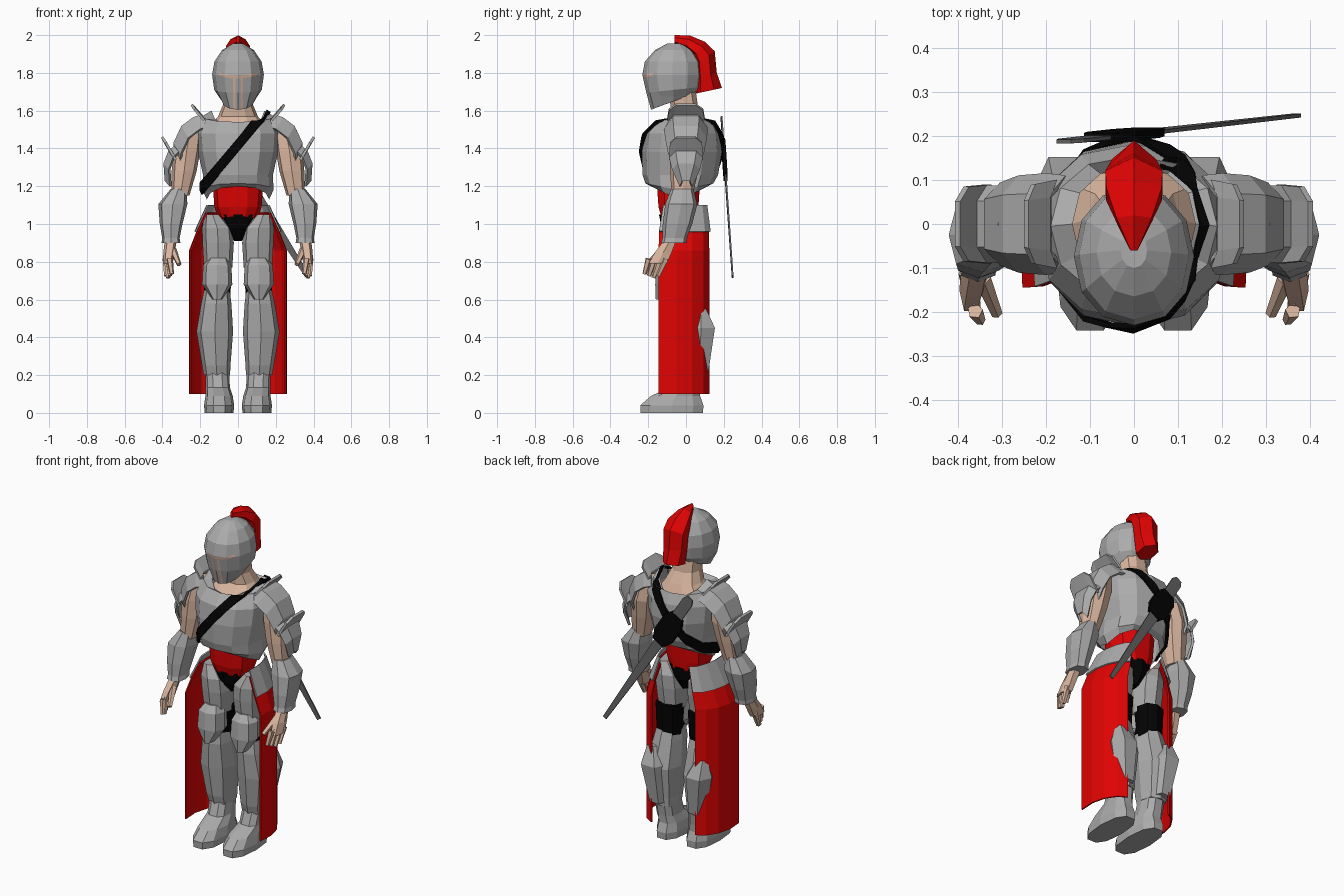
import bpy, bmesh, math
from mathutils import Vector

if "Cube" in bpy.data.objects:
    bpy.data.objects.remove(bpy.data.objects["Cube"])


def material(name, rgb):
    m = bpy.data.materials.new(name)
    m.diffuse_color = (*rgb, 1)
    m.use_nodes = True
    m.node_tree.nodes["Principled BSDF"].inputs["Base Color"].default_value = m.diffuse_color
    return m


STEEL = material("steel_grey", (0.41, 0.41, 0.41))
DARK = material("dark_steel", (0.13, 0.13, 0.13))
RED = material("red_cloth", (0.75, 0.001, 0.001))
SKIN = material("skin", (0.7, 0.47, 0.35))
BLACK = material("black_leather", (0.001, 0.001, 0.001))


def finish(name, bm, mat, mirror=False, thick=0):
    """Turn a bmesh into an object with optional thickness and mirroring."""
    bmesh.ops.recalc_face_normals(bm, faces=bm.faces[:])
    me = bpy.data.meshes.new(name)
    bm.to_mesh(me)
    bm.free()
    me.materials.append(mat)
    ob = bpy.data.objects.new(name, me)
    bpy.context.collection.objects.link(ob)
    if thick:
        s = ob.modifiers.new("thickness", 'SOLIDIFY')
        s.thickness, s.offset = thick, 0
    if mirror:
        ob.modifiers.new("mirror", 'MIRROR').use_mirror_merge = False
    return ob


def skin_rows(rows, closed, cap):
    """Bridge rows of points with quads."""
    bm = bmesh.new()
    vs = [[bm.verts.new(p) for p in row] for row in rows]
    n = len(rows[0])
    for a, b in zip(vs, vs[1:]):
        for i in range(n if closed else n - 1):
            j = (i + 1) % n
            bm.faces.new((a[i], a[j], b[j], b[i]))
    if cap:
        bm.faces.new(vs[0])
        bm.faces.new(vs[-1])
    return bm


def ring(n, power, cx, cy, z, rx, ry, dip=0, tilt=0, grow=0):
    """Rounded cross-section; dip bends front and back, tilt leans it."""
    pts = []
    for i in range(n):
        a = 2 * math.pi * i / n
        c, s = math.cos(a), math.sin(a)
        x = math.copysign(abs(c) ** power, c)
        y = math.copysign(abs(s) ** power, s)
        pts.append((cx + (rx + grow) * x, cy + (ry + grow) * y, z + dip * abs(s) + tilt * s))
    return pts


def loft(name, mat, specs, n=8, power=0.8, mirror=False, cap=True):
    bm = skin_rows([ring(n, power, *s) for s in specs], True, cap)
    return finish(name, bm, mat, mirror)


def sheet(name, mat, rows, thick=0.012, mirror=False):
    return finish(name, skin_rows(rows, False, False), mat, mirror, thick)


# Breastplate with scooped neck and arched lower edge
TORSO = [(0, -.035, 1.13, .165, .15, .07), (0, -.035, 1.18, .188, .18, .035),
         (0, -.03, 1.26, .185, .2), (0, -.022, 1.38, .212, .212),
         (0, -.018, 1.48, .22, .2), (0, -.005, 1.57, .19, .16, -.03),
         (0, 0, 1.6, .14, .13, -.085)]
loft("breastplate", STEEL, TORSO, 12, 0.88, cap=False)

# Shoulder strap: a diagonal slice of a slightly larger breastplate
bm = skin_rows([ring(12, 0.88, *(s + (0,) * (7 - len(s))), 0.01) for s in TORSO], True, False)
nrm, mid = Vector((.77, 0, -.64)), Vector((-.025, 0, 1.39))
for sign in (1, -1):
    bmesh.ops.bisect_plane(bm, geom=bm.verts[:] + bm.edges[:] + bm.faces[:],
                           plane_co=mid + nrm * sign * .024, plane_no=nrm * sign, clear_outer=True)
finish("shoulder_strap", bm, BLACK, thick=.012)

# Neck, waist and briefs
loft("neck", SKIN, [(0, 0, 1.46, .16, .15), (0, 0, 1.52, .145, .125), (0, .01, 1.57, .105, .09),
                    (0, -.01, 1.63, .08, .075), (0, -.03, 1.74, .08, .08)], 10)
loft("waist_sash", RED, [(0, -.035, 1.02, .1, .1, .02), (0, -.04, 1.09, .125, .11),
                         (0, -.04, 1.23, .135, .12)], 10)
loft("briefs", BLACK, [(0, -.02, .91, .02, .05), (0, -.03, .98, .06, .1),
                       (0, -.035, 1.05, .1, .108)], 8)

# Helmet with eye and breathing slits cut into its faces
bm = skin_rows([ring(12, 0.95, *s) for s in [
    (0, -.065, 1.65, .085, .12, 0, .045), (0, -.068, 1.71, .126, .142, 0, .015),
    (0, -.073, 1.79, .137, .158), (0, -.07, 1.86, .125, .148),
    (0, -.065, 1.92, .085, .1), (0, -.06, 1.955, .03, .04)]], True, True)
slit = Vector((0, -.3, 1))
low, high = Vector((0, -.23, 1.77)), Vector((0, -.23, 1.786))
cuts = [(low, slit), (high, slit)]
cuts += [(Vector((x, 0, 0)), Vector((1, 0, 0))) for x in (-.1, -.026, -.014, .014, .026, .1)]
for co, no in cuts:
    front = [f for f in bm.faces if f.calc_center_median().y < -.09]
    geom = set(front) | {e for f in front for e in f.edges} | {v for f in front for v in f.verts}
    bmesh.ops.bisect_plane(bm, geom=list(geom), plane_co=co, plane_no=no)
for f in bm.faces:
    c = f.calc_center_median()
    h = slit.dot(c)
    eye = slit.dot(low) < h < slit.dot(high) and c.y < -.12 and abs(c.x) < .1
    breath = .014 < abs(c.x) < .026 and h < slit.dot(low) and c.y < -.15 and abs(f.normal.z) < .8
    f.material_index = 1 if eye or breath else 0
helmet = finish("helmet", bm, STEEL)
helmet.data.materials.append(SKIN)

# Plume: six-sided section swept over the back of the helmet
plume = [(-.06, 2.0, -.06, 1.955, .008), (.02, 1.998, 0, 1.93, .04), (.1, 1.965, .04, 1.89, .063),
         (.152, 1.915, .05, 1.85, .065), (.163, 1.8, .055, 1.77, .06), (.19, 1.72, .05, 1.69, .05)]
rows = []
for a, b, c, d, w in plume:
    out, inn = Vector((0, a, b)), Vector((0, c, d))
    q, r = out.lerp(inn, .3), out.lerp(inn, .8)
    e = Vector((w, 0, 0))
    rows.append([out, q + e, r + e, inn, r - e, q - e])
finish("plume", skin_rows(rows, True, True), RED)


# Shoulder armour: arched plates running outward along a profile
def arched(name, profile, dx, dz):
    sheet(name, STEEL, [[(x - dx * k, h * t, z - dz * k) for t, k in ((-1, 1), (-.6, 0), (.6, 0), (1, 1))]
                        for x, z, h in profile], .014, True)


arched("shoulder_plate", [(.19, 1.575, .105), (.235, 1.56, .11), (.295, 1.515, .105),
                          (.335, 1.43, .09), (.335, 1.38, .06)], .035, .06)
arched("shoulder_fin", [(.195, 1.575, .1), (.245, 1.632, .09)], .015, .025)
arched("upper_arm_plate", [(.315, 1.43, .08), (.365, 1.38, .085), (.388, 1.32, .07), (.382, 1.23, .03)], .025, .03)
arched("upper_arm_fin", [(.35, 1.37, .09), (.402, 1.46, .085)], .02, .03)

# Arms and forearm guards
loft("upper_arm", SKIN, [(.25, 0, 1.5, .06, .07), (.272, 0, 1.39, .073, .085),
                         (.285, -.01, 1.28, .066, .075), (.305, -.02, 1.15, .048, .055)], 8, mirror=True)
loft("forearm_guard", STEEL, [(.315, -.02, 1.185, .042, .06), (.345, -.025, 1.105, .077, .085),
                              (.354, -.045, 1.0, .06, .078), (.355, -.06, .925, .046, .065),
                              (.355, -.065, .9, .05, .067)], 8, .72, mirror=True)

# Hands: palm, four fingers and a thumb
loft("palm", SKIN, [(.355, -.08, .92, .032, .035), (.365, -.12, .85, .03, .05),
                    (.372, -.15, .79, .026, .054)], 6, mirror=True)
bm = bmesh.new()
digits = [((.362 + .007 * i, -.198 + .03 * i, .815), (.35 + .01 * i, -.22 + .024 * i, .715 + .01 * abs(i - 2)), .018)
          for i in range(4)] + [((.345, -.125, .865), (.312, -.205, .785), .02)]
for p, q, r in digits:
    p, q = Vector(p), Vector(q)
    d = q - p
    mat = d.to_track_quat('Z', 'Y').to_matrix().to_4x4()
    mat.translation = (p + q) / 2
    bmesh.ops.create_cone(bm, cap_ends=True, segments=5, radius1=r, radius2=r * .65,
                          depth=d.length, matrix=mat)
finish("fingers", bm, SKIN, True)

# Legs: thigh armour, dark knee joint, knee cap, greave, calf wing, boot
loft("thigh_armour", STEEL, [(.105, -.03, .77, .075, .08), (.105, -.03, .9, .083, .1),
                             (.11, -.03, .98, .08, .105), (.135, -.03, 1.05, .04, .08)], mirror=True)
loft("knee_joint", BLACK, [(.11, -.01, .58, .068, .075), (.108, -.01, .8, .076, .085)], mirror=True)
loft("knee_cap", STEEL, [(.11, -.1, .6, .025, .06), (.11, -.085, .68, .08, .078),
                         (.11, -.08, .78, .075, .075), (.105, -.07, .82, .05, .055)], mirror=True)
loft("greave", STEEL, [(.112, .015, .2, .07, .08), (.115, .01, .25, .075, .09),
                       (.123, .01, .43, .097, .115), (.115, -.015, .58, .08, .1),
                       (.112, -.02, .65, .068, .085)], mirror=True)
loft("calf_wing", STEEL, [(.165, .08, .55, .035, .03), (.15, .08, .45, .078, .082),
                          (.13, .07, .22, .05, .055)], 6, mirror=True)
loft("boot", STEEL, [(.1, -.075, 0, .076, .172), (.1, -.075, .04, .08, .174),
                     (.1, -.055, .09, .072, .135), (.107, -.005, .135, .064, .085),
                     (.11, .015, .22, .064, .075)], 10, .8, mirror=True)

# Side cloths hanging from hip plates, curved round the leg
PLAN = [(.25, -.145), (.255, -.05), (.235, .03), (.195, .09), (.145, .12)]


def drape(levels, grow=0):
    return [[(x - shift * x / .25 + grow, y * k + grow * (y > .05), z) for x, y in PLAN]
            for z, shift, k in levels]


sheet("side_cloth", RED, drape([(.1, 0, 1), (.86, 0, 1), (.965, .04, .98), (1.06, .085, .87)]), .008, True)
sheet("hip_plate", STEEL, drape([(.96, .037, .98), (1.1, .1, .83)], .01), .008, True)

# Sheathed sword across the back with its holder
TOP, TIP, SIDE = Vector((-.16, .188, 1.56)), Vector((.37, .247, .72)), Vector((.84, 0, .53))


def blade(name, mat, stations, thick):
    rows = []
    for t, w in stations:
        c = TOP.lerp(TIP, t)
        rows.append([c - SIDE * w, c + SIDE * w])
    sheet(name, mat, rows, thick)


blade("sword", DARK, [(0, .02), (.03, .034), (.25, .034), (1, .012)], .009)
blade("sword_holder", BLACK, [(.15, .04), (.2, .065), (.31, .065), (.37, .04)], .02)
